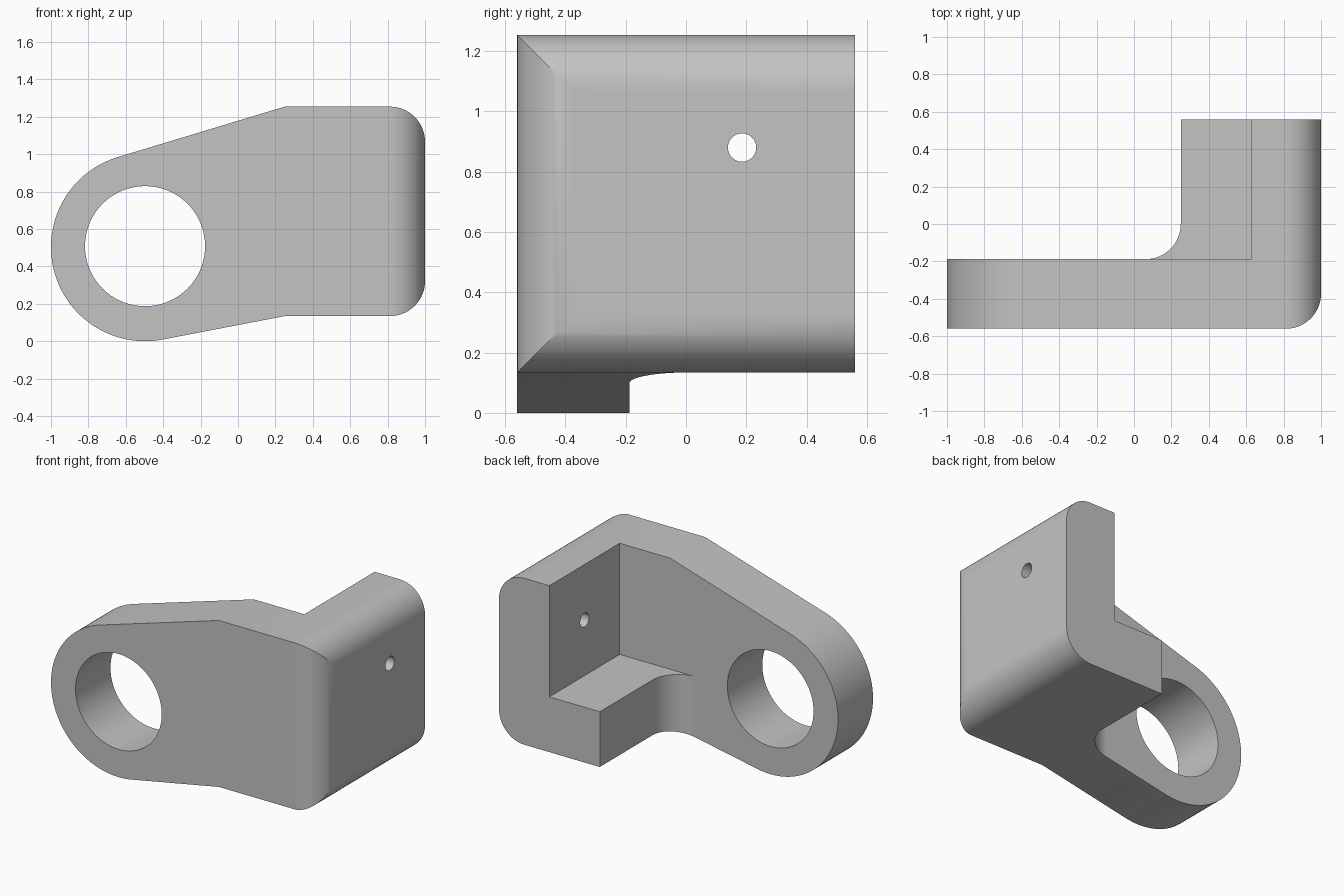
import bpy, bmesh, math
from mathutils import Vector

cube = bpy.data.objects.get("Cube")
if cube:
    bpy.data.objects.remove(cube, do_unlink=True)

HALF = 0.56              # half depth of the bracket
PLATE_BACK = -0.188      # rear face of the eye plate
LOW, HIGH = 0.134, 1.254 # height range of the square end
INNER, LEDGE_X = 0.625, 0.25
LEDGE_TOP = 0.506
FILLET = 0.188
EYE = Vector((-0.497, 0.503))
EYE_R, BORE_R = 0.503, 0.321

grey = bpy.data.materials.new("light grey")
grey.use_nodes = True
colour = (0.55, 0.55, 0.55, 1)
grey.diffuse_color = colour
grey.node_tree.nodes["Principled BSDF"].inputs["Base Color"].default_value = colour


def arc(cx, cy, r, start, end, n):
    """Points on an arc, angles in degrees."""
    angles = [math.radians(start + (end - start) * i / n) for i in range(n + 1)]
    return [(cx + r * math.cos(a), cy + r * math.sin(a)) for a in angles]


def prism(name, points, axis, lo, hi):
    """Extrude a 2D outline along an axis."""
    place = {"x": lambda a, b, d: (d, a, b),
             "y": lambda a, b, d: (a, d, b),
             "z": lambda a, b, d: (a, b, d)}[axis]
    bm = bmesh.new()
    base = bm.faces.new([bm.verts.new(place(a, b, lo)) for a, b in points])
    ext = bmesh.ops.extrude_face_region(bm, geom=[base])
    moved = [v for v in ext["geom"] if isinstance(v, bmesh.types.BMVert)]
    bmesh.ops.translate(bm, verts=moved, vec=Vector(place(0, 0, hi - lo)))
    bmesh.ops.recalc_face_normals(bm, faces=bm.faces)
    mesh = bpy.data.meshes.new(name)
    bm.to_mesh(mesh)
    bm.free()
    mesh.materials.append(grey)
    obj = bpy.data.objects.new(name, mesh)
    bpy.context.scene.collection.objects.link(obj)
    return obj


def combine(target, tool, operation):
    """Apply a boolean and remove the tool."""
    mod = target.modifiers.new("cut", "BOOLEAN")
    mod.object, mod.operation, mod.solver = tool, operation, "EXACT"
    tool.hide_render = True
    bpy.ops.object.select_all(action="DESELECT")
    bpy.context.view_layer.objects.active = target
    target.select_set(True)
    bpy.ops.object.modifier_apply(modifier=mod.name)
    bpy.data.objects.remove(tool, do_unlink=True)


def tangent_angle(corner, side):
    """Angle on the eye where a line from the corner touches it."""
    d = Vector(corner) - EYE
    return math.degrees(math.atan2(d.y, d.x) + side * math.acos(EYE_R / d.length))


# Front silhouette: round eye tapering out to a square end with rounded corners
top, bottom = (LEDGE_X, HIGH), (LEDGE_X, LOW)
outline = [bottom]
outline += arc(1 - FILLET, LOW + FILLET, FILLET, -90, 0, 16)
outline += arc(1 - FILLET, HIGH - FILLET, FILLET, 0, 90, 16)
outline += [top]
outline += arc(EYE.x, EYE.y, EYE_R, tangent_angle(top, 1),
               360 + tangent_angle(bottom, -1), 64)
bracket = prism("bracket", outline, "y", -HALF, HALF)

# Plan shape: plate and ledge joined by a fillet, rounded front edge
plan = [(-1.2, -HALF - 0.1), (1 - FILLET, -HALF - 0.1)]
plan += arc(1 - FILLET, -HALF + FILLET, FILLET, -90, 0, 16)
plan += [(1.1, -HALF + FILLET), (1.1, HALF + 0.1), (LEDGE_X, HALF + 0.1)]
plan += arc(LEDGE_X - FILLET, PLATE_BACK + FILLET, FILLET, 0, -90, 16)
plan += [(-1.2, PLATE_BACK)]
combine(bracket, prism("plan_cutter", plan, "z", -0.2, 1.5), "INTERSECT")

# Open space above the ledge
pocket = [(-1.2, PLATE_BACK), (INNER, PLATE_BACK), (INNER, 1), (-1.2, 1)]
combine(bracket, prism("pocket_cutter", pocket, "z", LEDGE_TOP, 1.5), "DIFFERENCE")

# Large bore through the eye and small hole through the flange
bore = arc(EYE.x, 0.508, BORE_R, 0, 360, 72)[:-1]
combine(bracket, prism("bore_cutter", bore, "y", -1, 0.2), "DIFFERENCE")
hole = arc(0.186, 0.88, 0.047, 0, 360, 32)[:-1]
combine(bracket, prism("hole_cutter", hole, "x", 0.5, 1.2), "DIFFERENCE")

# Smooth curved faces, crisp edges, level flats
bpy.context.view_layer.objects.active = bracket
bracket.select_set(True)
bpy.ops.object.shade_smooth_by_angle(angle=math.radians(25))
weighted = bracket.modifiers.new("flat_normals", "WEIGHTED_NORMAL")
weighted.keep_sharp = True
